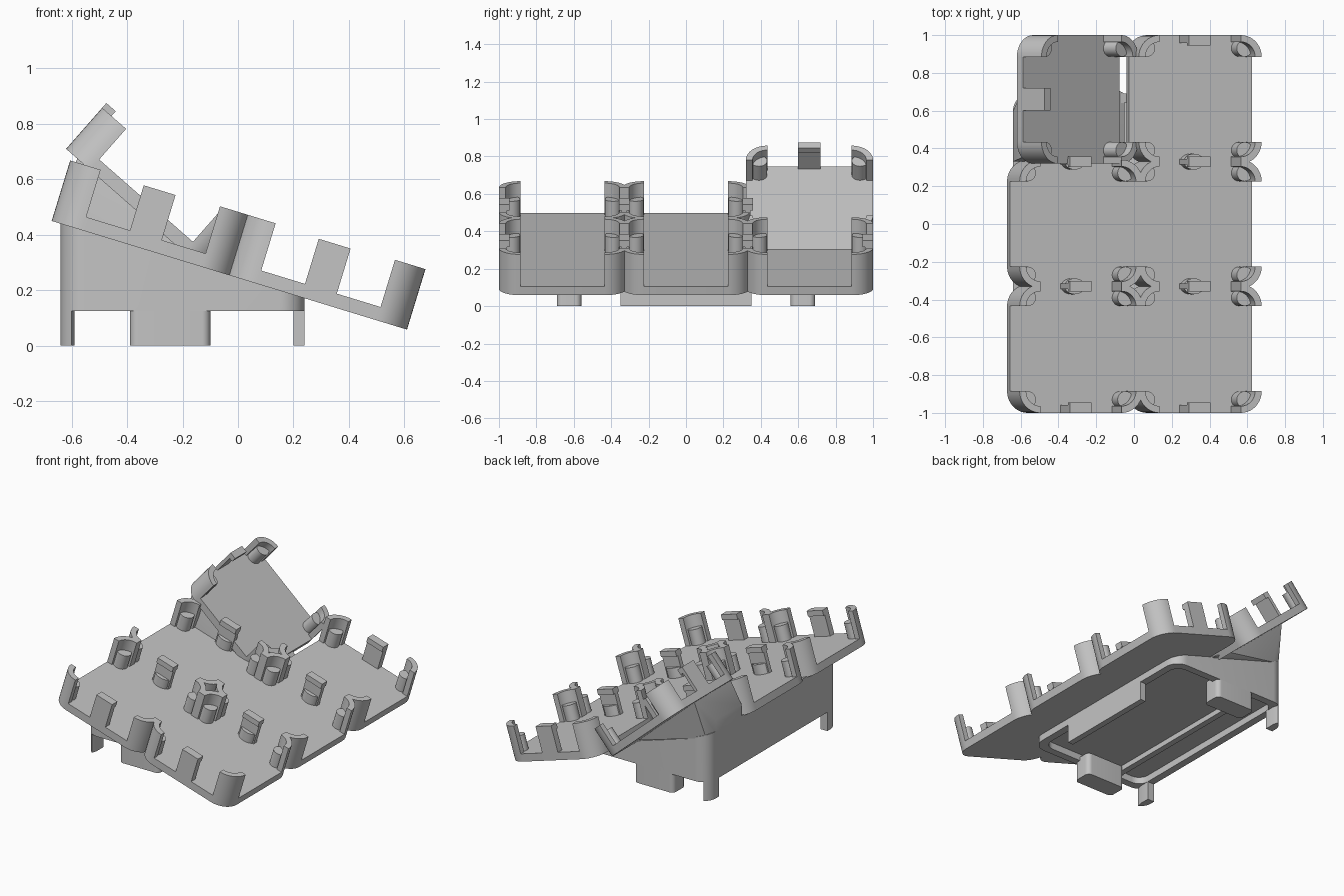
import bpy, bmesh, math
from mathutils import Matrix, Vector

cube = bpy.data.objects.get("Cube")
if cube:
    bpy.data.objects.remove(cube, do_unlink=True)

grey = bpy.data.materials.new("plain grey")
grey.use_nodes = True
grey.diffuse_color = (0.55, 0.55, 0.55, 1)
grey.node_tree.nodes["Principled BSDF"].inputs["Base Color"].default_value = (0.55, 0.55, 0.55, 1)

CELL = 0.68       # side of one square cell
PITCH = 0.66      # neighbouring cells overlap slightly
R = 0.115         # cell corner radius
THICK = 0.05      # plate thickness
TILT = math.radians(17)
deck = Matrix.Translation((-0.672, 0, 0.45)) @ Matrix.Rotation(TILT, 4, 'Y')
raised = Matrix.Translation((-0.62, 0, 0.71)) @ Matrix.Rotation(math.radians(41.3), 4, 'Y')


def finish(name, bm, matrix=Matrix()):
    bmesh.ops.recalc_face_normals(bm, faces=bm.faces)
    mesh = bpy.data.meshes.new(name)
    bm.to_mesh(mesh)
    bm.free()
    mesh.materials.append(grey)
    obj = bpy.data.objects.new(name, mesh)
    bpy.context.scene.collection.objects.link(obj)
    obj.matrix_world = matrix
    bpy.ops.object.select_all(action='DESELECT')
    obj.select_set(True)
    bpy.context.view_layer.objects.active = obj
    bpy.ops.object.shade_smooth_by_angle(angle=math.radians(35))


def arc(cx, cy, r, start, end, n=10, squash=1):
    return [(cx + r * math.cos(math.radians(start + (end - start) * i / n)),
             cy + squash * r * math.sin(math.radians(start + (end - start) * i / n)))
            for i in range(n + 1)]


def rounded(x0, x1, y0, y1, r):
    return (arc(x1 - r, y1 - r, r, 0, 90) + arc(x0 + r, y1 - r, r, 90, 180)
            + arc(x0 + r, y0 + r, r, 180, 270) + arc(x1 - r, y0 + r, r, 270, 360))


def prism(bm, outline, z0, z1):
    low = [bm.verts.new((x, y, z0)) for x, y in outline]
    top = [bm.verts.new((x, y, z1)) for x, y in outline]
    bm.faces.new(low[::-1])
    bm.faces.new(top)
    for i in range(len(low)):
        j = (i + 1) % len(low)
        bm.faces.new((low[i], low[j], top[j], top[i]))


def box(bm, x0, x1, y0, y1, z0, z1):
    prism(bm, [(x0, y0), (x1, y0), (x1, y1), (x0, y1)], z0, z1)


def cell(name, matrix, u0, y0, post_top):
    """Rounded plate with a curved post and a short peg at each corner."""
    u1, y1 = u0 + CELL, y0 + CELL
    bm = bmesh.new()
    prism(bm, rounded(u0, u1, y0, y1, R), 0, THICK)
    finish(name + "_plate", bm, matrix)
    posts, pegs = bmesh.new(), bmesh.new()
    for i, (su, sy) in enumerate([(1, 1), (-1, 1), (-1, -1), (1, -1)]):
        cu = u1 if su > 0 else u0
        cy = y1 if sy > 0 else y0
        a = 90 * i
        shell = (arc(cu - su * R, cy - sy * R, R, a, a + 90)
                 + arc(cu - su * R, cy - sy * R, R - 0.036, a + 90, a))
        prism(posts, shell, THICK / 2, post_top)
        peg = arc(cu - su * 0.07, cy - sy * 0.07, 0.044, 0, 360, 20)[:-1]
        prism(pegs, peg, THICK / 2, 0.15)
    finish(name + "_corner_posts", posts, matrix)
    finish(name + "_corner_pegs", pegs, matrix)


def deck_clip(name, u, y, low, high, sides):
    """Upright clip reaching from low to high in y, with a hook and a round foot."""
    bm = bmesh.new()
    trim = 0.012
    box(bm, u - 0.06, u + 0.06, y + low + (trim if -1 in sides else 0),
        y + high - (trim if 1 in sides else 0), THICK / 2, 0.2)
    box(bm, u - 0.06, u + 0.06, y + low, y + high, 0.185, 0.22)
    for s in sides:
        prism(bm, arc(u, y, 0.056, 0, 180 * s, 12, 0.75), THICK / 2, 0.115)
    finish(name, bm, deck)


# Five deck cells and the steeper raised cell
for row in range(3):
    for col in range(2):
        y0 = -1 + row * PITCH
        if row == 2 and col == 0:
            cell("raised_cell", raised, 0, y0, 0.197)
        else:
            cell("deck_cell_%d_%d" % (row, col), deck, col * PITCH, y0, 0.228)

# Clips along the cell boundaries and outer edges
for col in range(2):
    u = col * PITCH + CELL / 2
    deck_clip("front_clip_%d" % col, u, -1, 0, 0.055, [1])
    for line in (-0.33, 0.33):
        deck_clip("inner_clip_%d" % col, u, line, -0.027, 0.027, [-1, 1])
deck_clip("back_clip", PITCH + CELL / 2, 1, -0.055, 0, [-1])

# Clip on the upper edge of the raised cell
bm = bmesh.new()
box(bm, 0, 0.022, 0.6, 0.72, THICK / 2, 0.2)
box(bm, 0, 0.045, 0.6, 0.72, 0.185, 0.22)
finish("raised_cell_clip", bm, raised)


# Base wall whose top follows the underside of the deck
def under(x):
    return 0.455 - math.tan(TILT) * (x + 0.67)


bm = bmesh.new()
outer = rounded(-0.64, 0.24, -0.69, 0.69, 0.09)
inner = rounded(-0.59, 0.19, -0.64, 0.64, 0.07)
rings = [[bm.verts.new((x, y, under(x) if top else 0.125)) for x, y in line]
         for line, top in ((outer, 0), (outer, 1), (inner, 1), (inner, 0))]
for k in range(4):
    a, b = rings[k], rings[(k + 1) % 4]
    for i in range(len(a)):
        j = (i + 1) % len(a)
        bm.faces.new((a[i], a[j], b[j], b[i]))
finish("base_wall", bm)

# Shallow recess ceiling with a long rib
bm = bmesh.new()
prism(bm, rounded(-0.6, 0.2, -0.65, 0.65, 0.07), 0.17, 0.185)
box(bm, -0.43, -0.39, -0.64, 0.64, 0.135, 0.175)
finish("base_recess", bm)

# Feet under the base
bm = bmesh.new()
box(bm, 0.2, 0.24, -0.35, 0.35, 0, 0.16)
for s in (-1, 1):
    ys = sorted((s * 0.56, s * 0.69))
    prism(bm, rounded(-0.39, -0.1, ys[0], ys[1], 0.03), 0, 0.15)
    leg = (arc(-0.55, s * 0.6, 0.09, 180, 180 - s * 56, 8)
           + [(-0.59, s * 0.64), (-0.59, s * 0.57), (-0.64, s * 0.57)])
    prism(bm, leg, 0, 0.15)
finish("base_feet", bm)

# Faceted support joining the base to the raised cell
bm = bmesh.new()
for x, y in ((-0.64, 0.33), (-0.64, 0.6), (-0.61, 0.665), (-0.55, 0.69)):
    bm.verts.new((x, y, under(x) - 0.01))
    bm.verts.new((x, y, 0.52))
for y in (0.33, 0.69):
    bm.verts.new((-0.05, y, under(-0.05) - 0.01))
for u in (0.05, 0.62):
    for y in (0.36, 0.74):
        bm.verts.new(raised @ Vector((u, y, 0.01)))
bmesh.ops.convex_hull(bm, input=bm.verts)
finish("raised_cell_support", bm)
